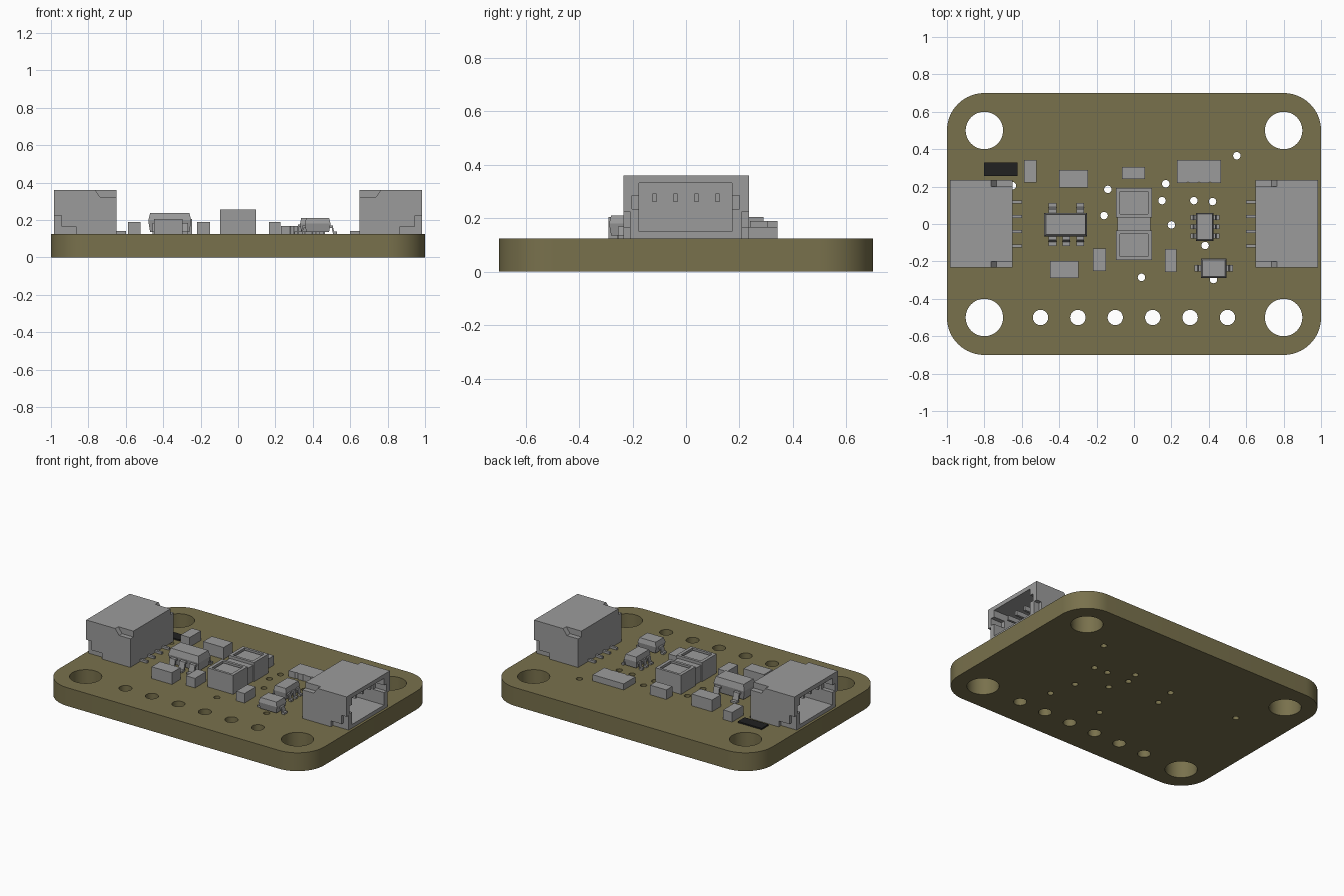
import bpy, bmesh, math
from mathutils import Matrix, Vector

if "Cube" in bpy.data.objects:
    bpy.data.objects.remove(bpy.data.objects["Cube"])


def material(name, rgb):
    m = bpy.data.materials.new(name)
    m.use_nodes = True
    m.diffuse_color = (*rgb, 1)
    m.node_tree.nodes["Principled BSDF"].inputs["Base Color"].default_value = (*rgb, 1)
    return m


OLIVE = material("olive_board", (0.19, 0.165, 0.073))
GREY = material("grey_component", (0.33, 0.33, 0.33))
BLACK = material("black_film", (0.015, 0.015, 0.015))
TOP = 0.125


def make(name, bm, mat):
    bmesh.ops.recalc_face_normals(bm, faces=bm.faces)
    me = bpy.data.meshes.new(name)
    bm.to_mesh(me)
    bm.free()
    me.materials.append(mat)
    ob = bpy.data.objects.new(name, me)
    bpy.context.collection.objects.link(ob)
    return ob


def add_box(bm, x, y, z):
    """Box between (min, max) pairs, given in any order."""
    size = [abs(p[1] - p[0]) for p in (x, y, z)]
    mid = [(p[0] + p[1]) / 2 for p in (x, y, z)]
    mat = Matrix.Translation(mid) @ Matrix.Diagonal((*size, 1))
    bmesh.ops.create_cube(bm, size=1, matrix=mat)


def box(name, x, y, z, mat=GREY):
    bm = bmesh.new()
    add_box(bm, x, y, z)
    return make(name, bm, mat)


def add_cylinder(bm, x, y, r, sides):
    bmesh.ops.create_cone(bm, cap_ends=True, segments=sides, radius1=r, radius2=r,
                          depth=1, matrix=Matrix.Translation((x, y, 0)))


def add_prism(bm, points, offset):
    """Extrude a closed outline of 3D points along an offset."""
    face = bm.faces.new([bm.verts.new(p) for p in points])
    ext = bmesh.ops.extrude_face_region(bm, geom=[face])["geom"]
    bmesh.ops.translate(bm, vec=offset,
                        verts=[v for v in ext if isinstance(v, bmesh.types.BMVert)])


def cut(ob, cutter_bm):
    """Subtract the cutter and keep only the finished mesh."""
    cutter = make("cutter", cutter_bm, ob.data.materials[0])
    cutter.hide_render = True
    mod = ob.modifiers.new("cut", 'BOOLEAN')
    mod.operation, mod.solver, mod.object = 'DIFFERENCE', 'EXACT', cutter
    mod.use_self = True
    deps = bpy.context.evaluated_depsgraph_get()
    me = bpy.data.meshes.new_from_object(ob.evaluated_get(deps))
    ob.modifiers.clear()
    ob.data = me
    bpy.data.objects.remove(cutter)


# Board with rounded corners, mounting holes, header holes and vias
outline = []
for i, (sx, sy) in enumerate([(1, 1), (-1, 1), (-1, -1), (1, -1)]):
    for k in range(17):
        a = math.pi / 2 * (i + k / 16)
        outline.append((sx * 0.8 + 0.2 * math.cos(a), sy * 0.5 + 0.2 * math.sin(a), 0))
bm = bmesh.new()
add_prism(bm, outline, (0, 0, TOP))
board = make("board", bm, OLIVE)
holes = bmesh.new()
for sx in (-1, 1):
    for sy in (-1, 1):
        add_cylinder(holes, sx * 0.8, sy * 0.5, 0.1, 48)
for i in range(6):
    add_cylinder(holes, -0.5 + 0.2 * i, -0.5, 0.041, 32)
for x, y in [(0.55, 0.365), (0.17, 0.215), (-0.14, 0.185), (0.15, 0.125), (0.32, 0.125),
             (0.42, 0.12), (-0.16, 0.045), (0.2, -0.005), (0.38, -0.115),
             (0.04, -0.285), (0.425, -0.297), (-0.65, 0.205)]:
    add_cylinder(holes, x, y, 0.02, 20)
cut(board, holes)
bpy.ops.object.select_all(action='DESELECT')
board.select_set(True)
bpy.context.view_layer.objects.active = board
bpy.ops.object.shade_smooth_by_angle(angle=math.radians(30))

# Side connectors: hollow shell, keyed corners, contacts and solder tails
for s, side in ((1, "left"), (-1, "right")):
    shell = box(side + "_connector_shell", (s * 0.65, s * 0.983), (-0.233, 0.235), (TOP, 0.36))
    c = bmesh.new()
    add_box(c, (s * 0.71, s * 1.1), (-0.175, 0.172), (0.15, 0.332))
    cut(shell, c)
    c = bmesh.new()
    add_box(c, (s * 0.9, s * 1.1), (-0.203, 0.2), (0.235, 0.285))
    cut(shell, c)
    for t in (-1, 1):
        # sloped notch at the inner top edge
        c = bmesh.new()
        notch = [(0.6, 0.32), (0.735, 0.32), (0.775, 0.375), (0.6, 0.375)]
        add_prism(c, [(s * x, t * 0.2, z) for x, z in notch], (0, t * 0.1, 0))
        cut(shell, c)
        # stepped recess at the outer bottom edge
        c = bmesh.new()
        step = [(0.865, 0.1), (0.865, 0.165), (0.945, 0.165), (0.945, 0.225),
                (1.1, 0.225), (1.1, 0.1)]
        add_prism(c, [(s * x, t * 0.21, z) for x, z in step], (0, t * 0.1, 0))
        cut(shell, c)
    bm = bmesh.new()
    for i in range(4):
        y = -0.118 + 0.0787 * i
        add_box(bm, (s * 0.7, s * 0.92), (y - 0.008, y + 0.008), (0.26, 0.292))
        add_box(bm, (s * 0.6, s * 0.66), (y - 0.008, y + 0.008), (TOP, 0.14))
    make(side + "_connector_contacts", bm, GREY)


def package(name, x, y, z0, z1, taper):
    """Moulded body: widest at the waist, narrower at top and bottom."""
    bm = bmesh.new()
    rings = []
    for z, d in ((z0, taper), (z0 + (z1 - z0) * 0.6, 0), (z1, taper)):
        rings.append([bm.verts.new((px, py, z)) for px, py in
                      [(x[0] + d, y[0] + d), (x[1] - d, y[0] + d),
                       (x[1] - d, y[1] - d), (x[0] + d, y[1] - d)]])
    bm.faces.new(rings[0])
    bm.faces.new(rings[2])
    for lo, hi in zip(rings, rings[1:]):
        for k in range(4):
            n = (k + 1) % 4
            bm.faces.new([lo[k], lo[n], hi[n], hi[k]])
    make(name, bm, GREY)


def leads(name, starts, reach, width, height):
    """Bent leads; each start is (x, y, outward direction)."""
    bm = bmesh.new()
    t, h = 0.013, height
    shape = [(-0.02, h), (reach * 0.4, h), (reach * 0.6, t), (reach, t), (reach, 0),
             (reach * 0.45, 0), (reach * 0.25, h - t), (-0.02, h - t)]
    for x, y, d in starts:
        out = Vector((*d, 0))
        across = Vector((-d[1], d[0], 0)) * width
        base = Vector((x, y, TOP)) - across / 2
        add_prism(bm, [base + out * u + Vector((0, 0, z)) for u, z in shape], across)
    make(name, bm, GREY)


# Five-lead regulator
package("regulator_body", (-0.48, -0.25), (-0.066, 0.06), 0.135, 0.238, 0.01)
leads("regulator_leads", [(x, -0.063, (0, -1)) for x in (-0.435, -0.362, -0.287)]
      + [(x, 0.057, (0, 1)) for x in (-0.435, -0.287)], 0.055, 0.042, 0.06)

# Six-lead chip
package("chip_body", (0.332, 0.425), (-0.09, 0.06), 0.135, 0.21, 0.006)
leads("chip_leads", [(x, y, (d, 0)) for x, d in ((0.335, -1), (0.422, 1))
                     for y in (-0.064, -0.015, 0.034)], 0.034, 0.026, 0.05)

# Two-lead diode
package("diode_body", (0.357, 0.495), (-0.288, -0.185), 0.135, 0.21, 0.008)
leads("diode_leads", [(0.36, -0.237, (-1, 0)), (0.492, -0.237, (1, 0))], 0.036, 0.035, 0.045)

# Plain chip capacitors and resistors
for name, x, y, top in [
        ("front_capacitor", (-0.45, -0.296), (-0.29, -0.198), 0.205),
        ("back_capacitor", (-0.4, -0.246), (0.196, 0.29), 0.205),
        ("corner_resistor", (-0.588, -0.52), (0.222, 0.342), 0.19),
        ("right_resistor", (-0.218, -0.15), (-0.25, -0.13), 0.19),
        ("left_resistor", (0.166, 0.228), (-0.256, -0.135), 0.19),
        ("middle_resistor", (-0.065, 0.058), (0.24, 0.305), 0.19)]:
    box(name, x, y, (TOP, top))

# Resistor array with scalloped long edges
array = box("resistor_array", (0.23, 0.465), (0.218, 0.343), (TOP, 0.167))
c = bmesh.new()
for i in range(3):
    add_cylinder(c, 0.289 + 0.0587 * i, 0.212, 0.012, 12)
cut(array, c)

# Twin-window block: low core with two raised, pocketed ends
box("window_block_core", (-0.088, 0.088), (-0.06, 0.06), (TOP, 0.235))
for t, side in ((1, "back"), (-1, "front")):
    end = box(side + "_window_end", (-0.097, 0.097), (t * 0.035, t * 0.192), (TOP, 0.255))
    c = bmesh.new()
    add_box(c, (-0.075, 0.075), (t * 0.053, t * 0.175), (0.24, 0.3))
    cut(end, c)
    box(side + "_window_pad", (-0.065, 0.065), (t * 0.063, t * 0.165), (0.235, 0.247))

# Thin black film part
box("black_film_part", (-0.803, -0.622), (0.257, 0.33), (TOP, 0.134), BLACK)
